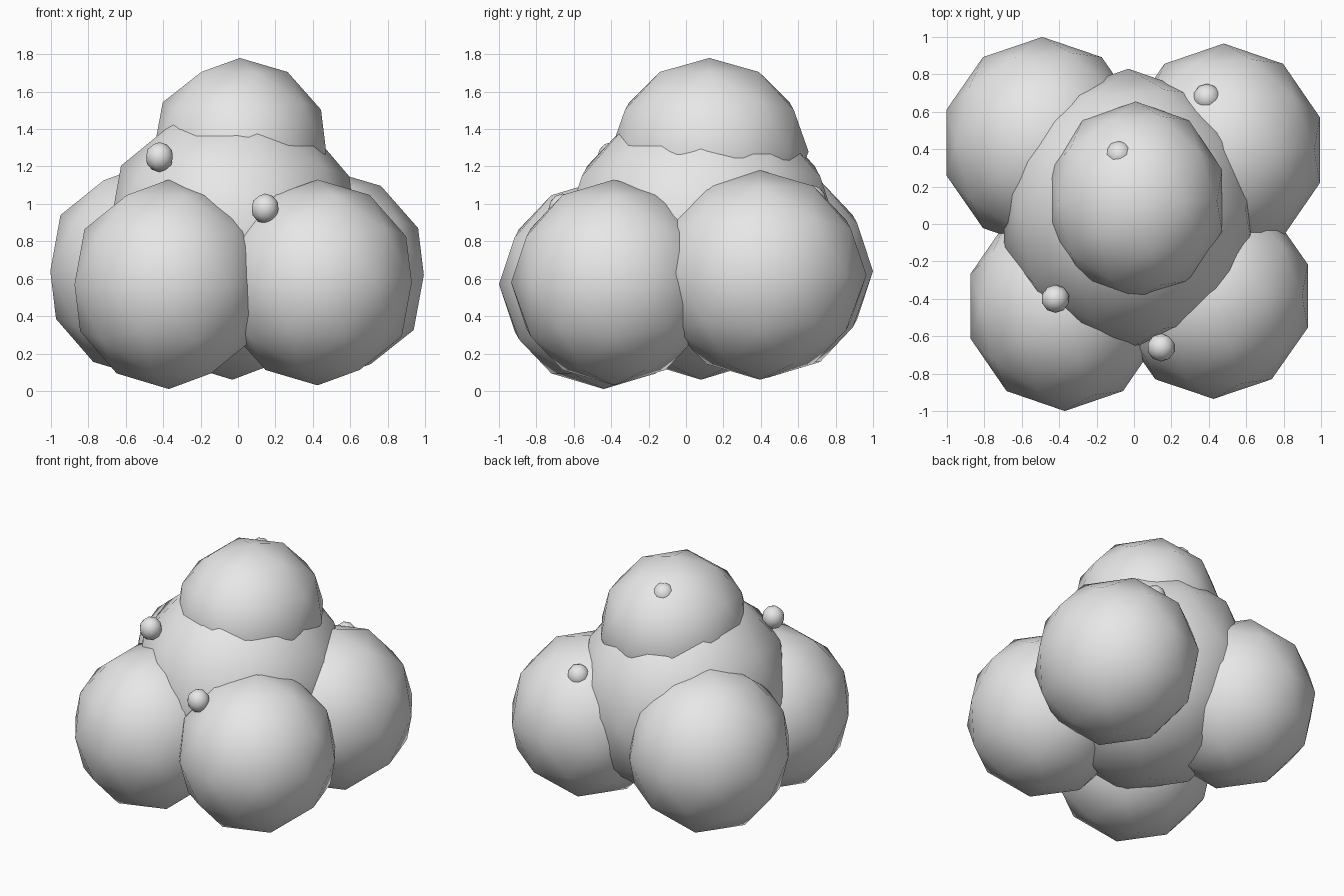
import bpy

if "Cube" in bpy.data.objects:
    bpy.data.objects.remove(bpy.data.objects["Cube"])

# One pale grey for the whole cluster
grey = bpy.data.materials.new("pale_grey")
grey.diffuse_color = (0.8, 0.8, 0.8, 1)
grey.use_nodes = True
grey.node_tree.nodes["Principled BSDF"].inputs["Base Color"].default_value = grey.diffuse_color


def ball(name, location, radii):
    """Low-poly, slightly squashed icosphere with smooth shading."""
    bpy.ops.mesh.primitive_ico_sphere_add(subdivisions=2, radius=1, location=location)
    obj = bpy.context.object
    obj.name = name
    obj.scale = radii
    bpy.ops.object.transform_apply(location=False, rotation=False, scale=True)
    obj.data.materials.append(grey)
    bpy.ops.object.shade_smooth()
    return obj


# Large core and the puff on top
ball("core", (-0.03, 0.08, 0.81), (0.70, 0.75, 0.75))
ball("top_puff", (0.01, 0.125, 1.28), (0.485, 0.53, 0.50))

# Four lower lobes around the core
lobes = {
    "front_left_lobe": ((-0.37, -0.44, 0.57), (0.53, 0.56, 0.56)),
    "front_right_lobe": ((0.425, -0.385, 0.58), (0.53, 0.55, 0.55)),
    "back_right_lobe": ((0.48, 0.395, 0.62), (0.54, 0.57, 0.56)),
    "back_left_lobe": ((-0.49, 0.435, 0.64), (0.54, 0.565, 0.57)),
}
for name, (location, radii) in lobes.items():
    ball(name, location, radii)

# Small beads, two standing proud and two nearly buried
beads = [(-0.42, -0.40, 1.25), (0.145, -0.66, 0.975),
         (-0.08, 0.37, 1.62), (0.39, 0.675, 1.02)]
for i, location in enumerate(beads):
    ball(f"bead_{i + 1}", location, (0.075, 0.075, 0.08))
